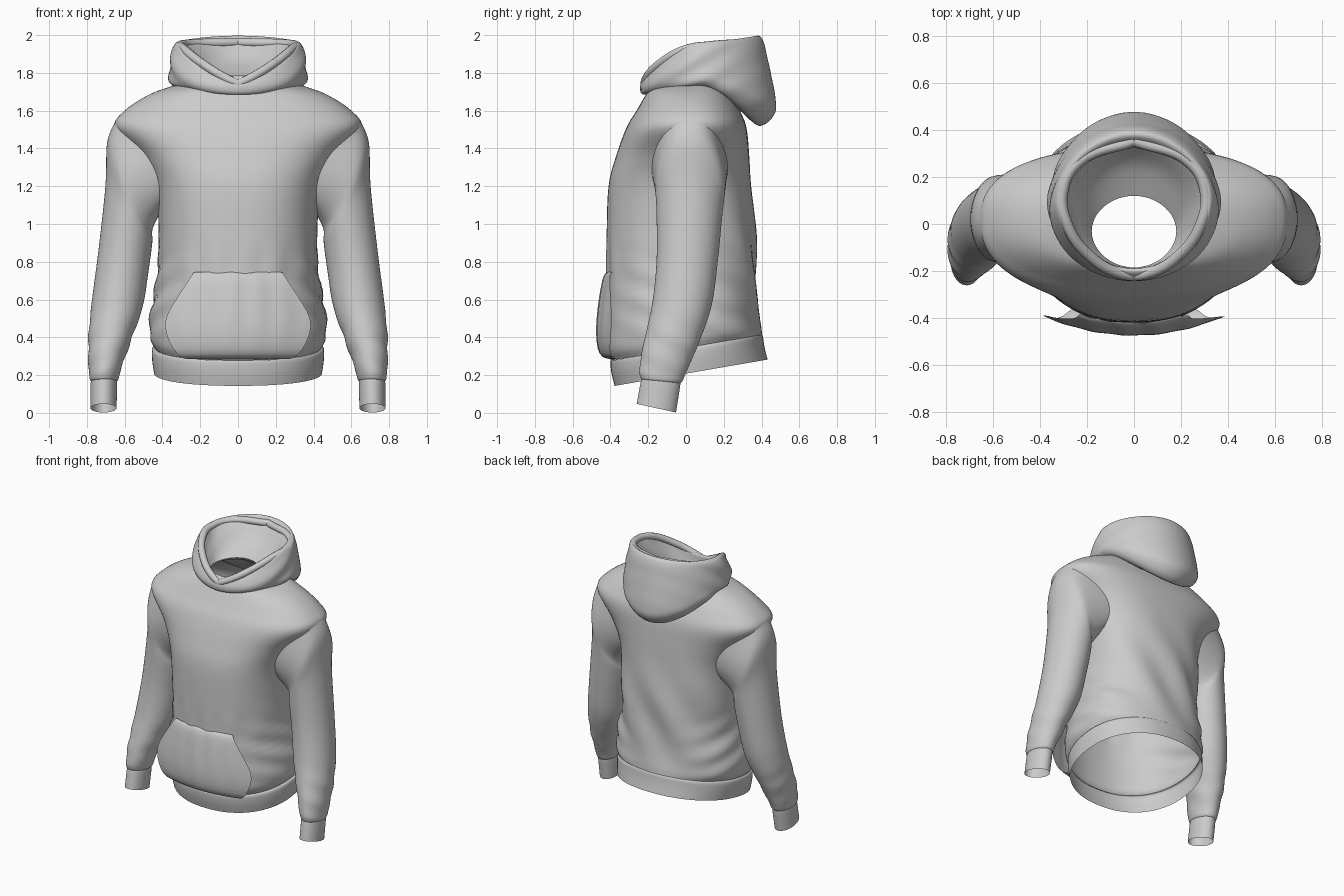
import bpy, bmesh
from math import sin, cos, pi, exp, copysign
from mathutils import Vector
from mathutils.bvhtree import BVHTree

if "Cube" in bpy.data.objects:
    bpy.data.objects.remove(bpy.data.objects["Cube"])

N = 96


def power(v, e):
    return copysign(abs(v) ** e, v)


def egg(w, yf, yb, z, yc=0.02, e=2.2):
    """Horizontal loop; z(y, s) gives height, s runs -1 (front) to 1 (back)."""
    pts = []
    for i in range(N):
        t = 2 * pi * i / N
        s = power(sin(t), 2 / e)
        y = yc + s * ((yb - yc) if s > 0 else (yc - yf))
        pts.append(Vector((w * power(cos(t), 2 / e), y, z(y, s))))
    return pts


def spline(a, b, c, d, t):
    return 0.5 * (2 * b + (c - a) * t + (2 * a - 5 * b + 4 * c - d) * t * t
                  + (3 * b - a - 3 * c + d) * t ** 3)


def make(name, verts, faces, mirror=False):
    me = bpy.data.meshes.new(name)
    me.from_pydata([tuple(v) for v in verts], [], faces)
    me.polygons.foreach_set("use_smooth", [True] * len(me.polygons))
    ob = bpy.data.objects.new(name, me)
    bpy.context.collection.objects.link(ob)
    if mirror:
        ob.modifiers.new("Mirror", 'MIRROR').use_mirror_merge = False
    return ob


def loft(rings, steps=6, fold=None):
    """Smooth skin through closed rings, with an optional cloth fold offset."""
    last = len(rings) - 1
    rows = []
    for k in range(last):
        q = [rings[max(0, min(last, k + j))] for j in (-1, 0, 1, 2)]
        for s in range(steps):
            rows.append([spline(q[0][i], q[1][i], q[2][i], q[3][i], s / steps)
                         for i in range(N)])
    rows.append(rings[-1])
    verts = [p.copy() for r in rows for p in r]
    if fold:
        for p in verts:
            out = Vector((p.x, p.y, 0)).normalized()
            p += out * fold(p)
    faces = [(r * N + i, r * N + (i + 1) % N, (r + 1) * N + (i + 1) % N, (r + 1) * N + i)
             for r in range(len(rows) - 1) for i in range(N)]
    return verts, faces


def bump(v, c, r):
    return exp(-((v - c) / r) ** 2)


# Torso: w, front y, back y, height, forward tilt, squareness
TORSO = [(.44, -.395, .40, .345, .17, 2.2), (.465, -.425, .395, .40, .14, 2.2),
         (.465, -.425, .38, .52, .1, 2.2), (.43, -.42, .37, .72, .04, 2.3),
         (.42, -.42, .365, .95, 0, 2.4), (.44, -.41, .345, 1.2, 0, 2.5),
         (.52, -.37, .335, 1.36, 0, 2.5), (.65, -.315, .32, 1.51, 0, 2.5),
         (.60, -.262, .285, 1.60, 0, 2.4), (.46, -.21, .235, 1.69, 0, 2.3),
         (.30, -.19, .18, 1.74, .1, 2.2), (.19, -.19, .12, 1.755, .2, 2.2)]


def torso_fold(p):
    side = min(1, abs(p.x) / .4) ** 3
    f = .009 * side * sin(p.z * 40 + p.y * 14) * bump(p.z, .62, .2)
    if p.y > 0:   # diagonal drape on the back
        f += .013 * sin(p.x * 17 - p.z * 11) * bump(p.z, .8, .3) * (p.y / .37)
    else:         # light gathers over the pocket
        f += .005 * sin(p.x * 40) * bump(p.z, .78, .1) * (-p.y / .42)
    return f


rings = [egg(w, f, b, lambda y, s, z=z, k=k: z + k * y, .02, e)
         for w, f, b, z, k, e in TORSO]
verts, faces = loft(rings, 6, torso_fold)
tree = BVHTree.FromPolygons(verts, faces)


# Armhole: cut out of the torso where the sleeve joins
def in_armhole(f):
    c = sum((verts[i] for i in f), Vector()) / 4
    return ((c.y - .02) / .2) ** 2 + ((c.z - 1.29) / .25) ** 2 < .88


make("torso", verts, [f for f in faces if not in_armhole(f)])

# Hem band
HEM = [(.44, -.395, .40, .345), (.455, -.40, .407, .335), (.455, -.395, .415, .28),
       (.445, -.378, .432, .208)]
make("hem_band", *loft([egg(w, f, b, lambda y, s, z=z: z + .172 * y)
                        for w, f, b, z in HEM], 3))


# Sleeves: rings that turn from the armhole plane to horizontal
def cross(cx, cy, cz, dx, dz, ry, k=0):
    return [Vector((cx + dx * sin(t), cy + ry * cos(t), cz + dz * sin(t) + k * ry * cos(t)))
            for t in (2 * pi * i / N for i in range(N))]


armhole = []
for p in cross(0, .02, 1.29, 0, .25, .2):
    hit = tree.ray_cast(Vector((2, p.y, p.z)), Vector((-1, 0, 0)))[0]
    armhole.append(hit or Vector((.5, p.y, p.z)))
SLEEVE = [(.573, .022, 1.20, .12, .23, .186), (.578, .018, 1.05, .124, .15, .174),
          (.607, .006, .80, .133, .05, .162), (.64, -.022, .57, .135, .01, .158),
          (.68, -.075, .38, .112, 0, .147), (.705, -.122, .23, .085, 0, .124, -.1),
          (.71, -.13, .18, .076, 0, .112, -.1), (.71, -.132, .165, .066, 0, .1, -.1)]


def sleeve_fold(p):
    return .004 * sin(p.z * 38 + p.y * 22) * bump(p.z, .35, .15)


make("sleeves", *loft([armhole] + [cross(*s) for s in SLEEVE], 6, sleeve_fold), mirror=True)

# Cuffs
CUFF = [(.71, -.132, .175, .066, 0, .1, -.1), (.71, -.135, .155, .07, 0, .104, -.12),
        (.712, -.157, .025, .069, 0, .104, -.22)]
make("cuffs", *loft([cross(*s) for s in CUFF], 4), mirror=True)

# Pocket: stands off the belly, tucked in at top and bottom, open at the sides
POCKET = [(.27, .285, -.40), (.30, .29, -.445), (.345, .335, -.47), (.385, .42, -.477),
          (.39, .50, -.472), (.345, .575, -.463), (.29, .66, -.45), (.24, .735, -.435),
          (.235, .745, -.415)]
M = 32
pv, pf = [], []
for w, z, y in POCKET:
    for i in range(M + 1):
        x = w * (2 * i / M - 1)
        wave = .004 * sin(x * 45) * bump(z, .6, .2)
        pv.append((x, y + .55 * x * x + wave, z))
for r in range(len(POCKET) - 1):
    for i in range(M):
        a = r * (M + 1) + i
        pf.append((a, a + 1, a + M + 2, a + M + 1))
pocket = make("pocket", pv, pf)
sub = pocket.modifiers.new("Smooth", 'SUBSURF')
sub.levels = sub.render_levels = 1

# Hood: from the neck seam outward, up over the rim and down inside
# w, front y, back y, heights at front, side, back, widest y
HOOD = [(.19, -.19, .12, 1.70, 1.755, 1.775, -.03), (.29, -.222, .34, 1.685, 1.735, 1.55, .06),
        (.34, -.235, .41, 1.692, 1.735, 1.525, .08), (.365, -.24, .472, 1.71, 1.765, 1.59, .08),
        (.363, -.24, .472, 1.735, 1.82, 1.68, .08), (.352, -.23, .44, 1.76, 1.90, 1.84, .08),
        (.338, -.212, .41, 1.78, 1.95, 1.965, .08), (.32, -.20, .38, 1.785, 1.962, 1.997, .08),
        (.29, -.19, .34, 1.775, 1.935, 1.96, .07), (.235, -.188, .25, 1.735, 1.85, 1.86, .02),
        (.18, -.185, .12, 1.70, 1.76, 1.785, -.03)]


def hood_height(zf, zs, zb):
    return lambda y, s: zs + ((zb - zs) if s > 0 else (zf - zs)) * abs(s) ** 1.5


def hood_fold(p):
    r = min(1, max(0, (p.x ** 2 + p.y ** 2) ** .5 - .2) / .1)
    front = min(1, max(.1, (.35 - p.y) / .35))
    return .007 * r * front * sin(p.z * 45 - p.y * 26)


make("hood", *loft([egg(w, f, b, hood_height(zf, zs, zb), yc, 1.95)
                    for w, f, b, zf, zs, zb, yc in HOOD], 5, hood_fold))

# Hood edges: stitched rolls that cross over at the throat
curve = bpy.data.curves.new("hood_edges", 'CURVE')
curve.dimensions = '3D'
curve.bevel_depth = .024
curve.bevel_resolution = 3
curve.use_fill_caps = True
path = [(-.07, -.215, 1.715), (.05, -.212, 1.765), (.19, -.135, 1.85), (.285, 0, 1.925),
        (.305, .13, 1.945), (.24, .26, 1.955), (.0, .355, 1.962)]
sp = curve.splines.new('BEZIER')
sp.bezier_points.add(len(path) - 1)
for b, co in zip(sp.bezier_points, path):
    b.co = co
    b.handle_left_type = b.handle_right_type = 'AUTO'
edges = bpy.data.objects.new("hood_edges", curve)
bpy.context.collection.objects.link(edges)
edges.modifiers.new("Mirror", 'MIRROR').use_mirror_merge = False
